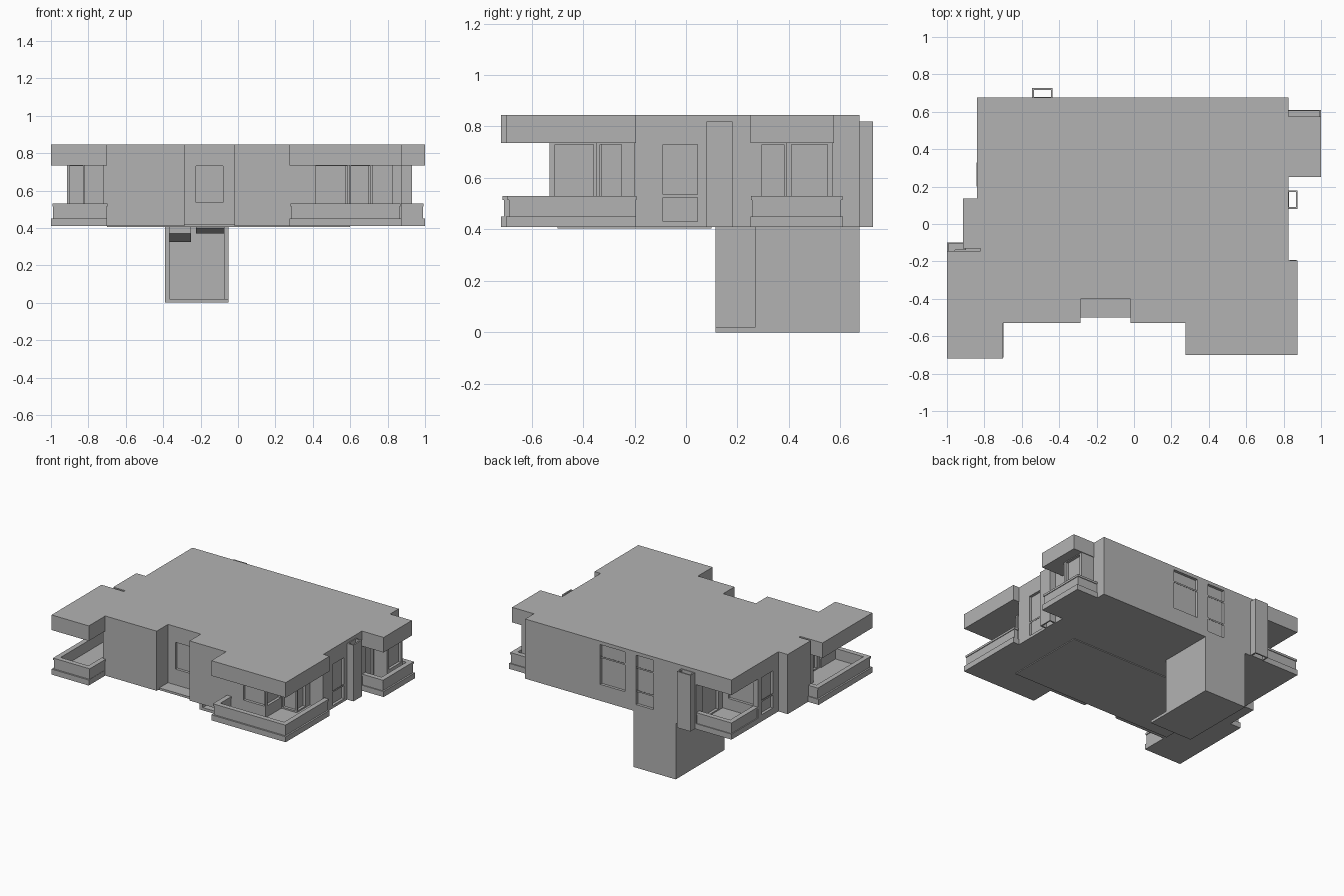
import bpy, bmesh
from mathutils import Vector

cube = bpy.data.objects.get("Cube")
if cube:
    bpy.data.objects.remove(cube)

# One plain grey for the whole building
grey = bpy.data.materials.new("plain_grey")
grey.use_nodes = True
colour = (0.45, 0.45, 0.45, 1)
grey.diffuse_color = colour
grey.node_tree.nodes["Principled BSDF"].inputs["Base Color"].default_value = colour


def finish(name, bm):
    bmesh.ops.recalc_face_normals(bm, faces=bm.faces)
    mesh = bpy.data.meshes.new(name)
    bm.to_mesh(mesh)
    bm.free()
    mesh.materials.append(grey)
    obj = bpy.data.objects.new(name, mesh)
    bpy.context.collection.objects.link(obj)
    return obj


def prism(name, outline, z0, z1):
    bm = bmesh.new()
    face = bm.faces.new([bm.verts.new((x, y, z0)) for x, y in outline])
    ext = bmesh.ops.extrude_face_region(bm, geom=[face])
    top = [v for v in ext["geom"] if isinstance(v, bmesh.types.BMVert)]
    bmesh.ops.translate(bm, verts=top, vec=(0, 0, z1 - z0))
    return finish(name, bm)


def box(name, x0, x1, y0, y1, z0, z1):
    return prism(name, [(x0, y0), (x1, y0), (x1, y1), (x0, y1)], z0, z1)


def wall_path(name, points, z0, z1, t):
    """Run of axis-aligned walls; t is the thickness, centred on the path."""
    for i, (a, b) in enumerate(zip(points, points[1:])):
        lo = [min(p, q) - t / 2 for p, q in zip(a, b)]
        hi = [max(p, q) + t / 2 for p, q in zip(a, b)]
        box(f"{name}_{i + 1}", lo[0], hi[0], lo[1], hi[1], z0, z1)


FLOOR, SLAB, RAIL, SOFFIT, TOP = 0.41, 0.45, 0.53, 0.735, 0.845

# Main walls, stepped back behind each terrace
body = prism("main_walls", [
    (-0.555, 0.675), (0.825, 0.675), (0.825, 0.57), (0.93, 0.57), (0.93, 0.39),
    (0.825, 0.39), (0.825, -0.2), (0.72, -0.2), (0.72, -0.35), (0.595, -0.35),
    (0.595, -0.53), (-0.02, -0.53), (-0.02, -0.4), (-0.285, -0.4),
    (-0.285, -0.53), (-0.72, -0.53), (-0.72, -0.3), (-0.82, -0.3),
    (-0.82, -0.13), (-0.915, -0.13), (-0.915, 0.135), (-0.84, 0.135),
    (-0.84, 0.37), (-0.555, 0.37)], FLOOR, TOP)

# Overhanging roof pieces and floor slabs of the four terraces
box("front_left_roof", 0.275, 0.875, -0.7, -0.195, SOFFIT, TOP)
box("front_right_roof", -1, -0.7, -0.72, -0.145, SOFFIT, TOP)
box("side_roof", 0.8, 1, 0.25, 0.575, SOFFIT, TOP)
box("back_corner_roof", -0.84, -0.55, 0.36, 0.675, SOFFIT, TOP)
box("front_left_slab", 0.275, 0.875, -0.7, -0.195, FLOOR, SLAB)
box("front_right_slab", -1, -0.7, -0.72, -0.1, FLOOR, SLAB)
box("side_slab", 0.8, 1, 0.25, 0.61, FLOOR, SLAB)
box("back_corner_slab", -0.84, -0.55, 0.36, 0.675, FLOOR, SLAB)

# Parapets with a slightly wider cap
parapets = {
    "front_left": [(0.3, -0.53), (0.3, -0.675), (0.85, -0.675), (0.85, -0.21)],
    "front_right": [(-0.715, -0.53), (-0.715, -0.695), (-0.975, -0.695),
                    (-0.975, -0.12), (-0.915, -0.12)],
    "side": [(0.83, 0.27), (0.975, 0.27), (0.975, 0.59), (0.83, 0.59)],
    "back_corner": [(-0.56, 0.655), (-0.82, 0.655), (-0.82, 0.37)],
}
for name, path in parapets.items():
    wall_path(name + "_parapet", path, SLAB, RAIL - 0.015, 0.026)
    wall_path(name + "_cap", path, RAIL - 0.015, RAIL, 0.036)

# Thin step on the underside of the floor
box("underfloor_plate", -0.7, 0.6, -0.5, 0.1, FLOOR - 0.006, FLOOR + 0.01)

# Window and door openings: x range, y range, z range, bar heights
D = 0.02
openings = {
    "front_window": (-0.225, -0.08, -0.42, -0.4 + D, 0.535, 0.73, []),
    "side_door": (0.825 - D, 0.84, -0.09, 0.045, 0.43, 0.73, [0.53]),
    "wide_back_window": (0.02, 0.22, 0.675 - D, 0.69, 0.53, 0.82, [0.73]),
    "tall_back_window": (-0.21, -0.07, 0.675 - D, 0.69, 0.46, 0.82, [0.56, 0.73]),
    "right_window": (-0.86, -0.84 + D, 0.2, 0.33, 0.46, 0.73, [0.56]),
    "bay_front_window": (0.415, 0.585, -0.55, -0.53 + D, 0.53, 0.73, []),
    "bay_side_window": (0.595 - D, 0.61, -0.51, -0.36, 0.53, 0.73, []),
    "terrace_front_door": (0.605, 0.705, -0.37, -0.35 + D, 0.46, 0.73, []),
    "terrace_side_door": (0.72 - D, 0.74, -0.335, -0.25, 0.46, 0.73, []),
    "side_terrace_door": (0.825 - D, 0.84, 0.295, 0.38, 0.46, 0.73, []),
    "side_bay_window": (0.93 - D, 0.95, 0.41, 0.55, 0.53, 0.73, []),
    "right_terrace_window": (-0.9, -0.83, -0.15, -0.13 + D, 0.53, 0.73, []),
    "right_terrace_door": (-0.74, -0.72 + D, -0.48, -0.35, 0.46, 0.73, []),
    "corner_door": (-0.57, -0.555 + D, 0.42, 0.6, 0.46, 0.73, []),
    "corner_window": (-0.8, -0.6, 0.37 - D, 0.39, 0.53, 0.73, []),
}
for name, (x0, x1, y0, y1, z0, z1, bars) in openings.items():
    cutter = box(name + "_cutter", x0, x1, y0, y1, z0, z1)
    cutter.hide_render = True
    cutter.display_type = "WIRE"
    mod = body.modifiers.new(name, "BOOLEAN")
    mod.operation = "DIFFERENCE"
    mod.solver = "EXACT"
    mod.object = cutter
    cutter.hide_set(True)
    # Cross bars sit inside the recess
    inset = 0.018
    for i, z in enumerate(bars):
        lo = (x0 + inset, y0) if x1 - x0 < y1 - y0 else (x0, y0 + inset)
        hi = (x1 - inset, y1) if x1 - x0 < y1 - y0 else (x1, y1 - inset)
        box(f"{name}_bar_{i + 1}", lo[0], hi[0], lo[1], hi[1], z - 0.006, z + 0.006)


# Open square ducts standing against the walls
def duct(name, x0, x1, y0, y1):
    t = 0.01
    corners = [(x0 + t / 2, y0 + t / 2), (x1 - t / 2, y0 + t / 2),
               (x1 - t / 2, y1 - t / 2), (x0 + t / 2, y1 - t / 2)]
    wall_path(name, corners + corners[:1], FLOOR, 0.82, t)


duct("back_duct", -0.545, -0.435, 0.67, 0.727)
duct("side_duct", 0.82, 0.875, 0.08, 0.18)

# Basement room, open at the front, with one longer side wall
box("basement_floor", -0.39, -0.05, 0.115, 0.675, 0, 0.02)
box("basement_long_wall", -0.39, -0.365, 0.115, 0.675, 0, FLOOR)
box("basement_short_wall", -0.075, -0.05, 0.27, 0.675, 0, FLOOR)
box("basement_back_wall", -0.39, -0.05, 0.65, 0.675, 0, FLOOR)


# Sloping stair undersides inside the basement
def ramp(name, x0, x1, y0, y1, z0, z1):
    bm = bmesh.new()
    ring = [(y0, z0), (y1, z1), (y1, FLOOR), (y0, FLOOR)]
    face = bm.faces.new([bm.verts.new((x0, y, z)) for y, z in ring])
    ext = bmesh.ops.extrude_face_region(bm, geom=[face])
    side = [v for v in ext["geom"] if isinstance(v, bmesh.types.BMVert)]
    bmesh.ops.translate(bm, verts=side, vec=Vector((x1 - x0, 0, 0)))
    return finish(name, bm)


ramp("lower_stair", -0.365, -0.25, 0.3, 0.4, 0.37, 0.325)
ramp("upper_stair", -0.225, -0.075, 0.3, 0.4, 0.4, 0.37)
